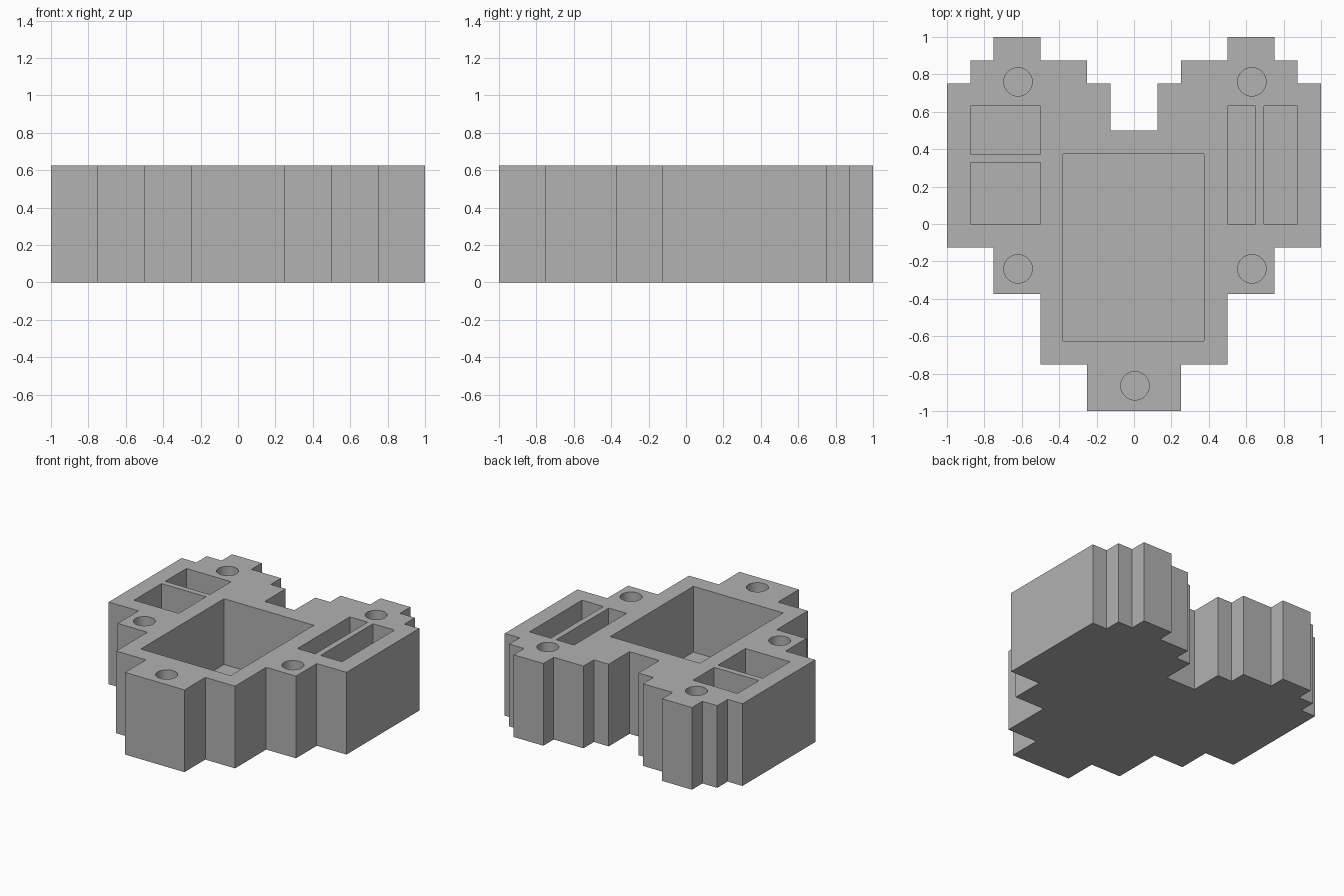
import bpy
import bmesh
from mathutils import Matrix

HEIGHT, FLOOR = 0.625, 0.125

cube = bpy.data.objects.get("Cube")
if cube:
    bpy.data.objects.remove(cube, do_unlink=True)

grey = bpy.data.materials.new("plain_grey")
grey.use_nodes = True
colour = (0.445, 0.445, 0.445, 1)
grey.diffuse_color = colour
grey.node_tree.nodes["Principled BSDF"].inputs["Base Color"].default_value = colour


def make_object(name, bm):
    bmesh.ops.recalc_face_normals(bm, faces=bm.faces[:])
    mesh = bpy.data.meshes.new(name)
    bm.to_mesh(mesh)
    bm.free()
    mesh.materials.append(grey)
    obj = bpy.data.objects.new(name, mesh)
    bpy.context.collection.objects.link(obj)
    return obj


# Stepped heart block: half outline in eighths, mirrored and extruded
half = [(2, -8), (2, -6), (4, -6), (4, -3), (6, -3), (6, -1), (8, -1),
        (8, 6), (7, 6), (7, 7), (6, 7), (6, 8), (4, 8), (4, 7),
        (2, 7), (2, 6), (1, 6), (1, 4)]
outline = half + [(-x, y) for x, y in reversed(half)]
bm = bmesh.new()
base = bm.faces.new([bm.verts.new((x / 8, y / 8, 0)) for x, y in outline])
top = bmesh.ops.extrude_face_region(bm, geom=[base], use_keep_orig=True)["geom"]
bmesh.ops.translate(bm, vec=(0, 0, HEIGHT),
                    verts=[v for v in top if isinstance(v, bmesh.types.BMVert)])
heart = make_object("heart_block", bm)

# Cutters run from the pocket floor to above the top
depth = HEIGHT - FLOOR + 0.1
middle = FLOOR + depth / 2
bm = bmesh.new()

# Rectangular pockets: x range, y range
for x0, x1, y0, y1 in [(-0.38, 0.375, -0.625, 0.375),
                       (-0.875, -0.5, 0.375, 0.63),
                       (-0.875, -0.5, 0, 0.33),
                       (0.5, 0.65, 0, 0.63),
                       (0.695, 0.875, 0, 0.63)]:
    place = Matrix.Translation(((x0 + x1) / 2, (y0 + y1) / 2, middle))
    size = Matrix.Diagonal((x1 - x0, y1 - y0, depth, 1))
    bmesh.ops.create_cube(bm, size=1, matrix=place @ size)

# Round holes
for x, y in [(-0.62, 0.76), (0.63, 0.76), (-0.62, -0.24), (0.63, -0.24), (0.005, -0.865)]:
    bmesh.ops.create_cone(bm, cap_ends=True, segments=48, radius1=0.076, radius2=0.076,
                          depth=depth, matrix=Matrix.Translation((x, y, middle)))
cutter = make_object("pocket_cutter", bm)
cutter.hide_render = True

# Cut the pockets, then remove the cutter
cut = heart.modifiers.new("pockets", "BOOLEAN")
cut.operation = "DIFFERENCE"
cut.solver = "EXACT"
cut.object = cutter
bpy.ops.object.select_all(action="DESELECT")
heart.select_set(True)
bpy.context.view_layer.objects.active = heart
bpy.ops.object.modifier_apply(modifier=cut.name)
bpy.data.objects.remove(cutter, do_unlink=True)

# Smooth round walls, sharp corners
bpy.ops.object.shade_smooth_by_angle()
